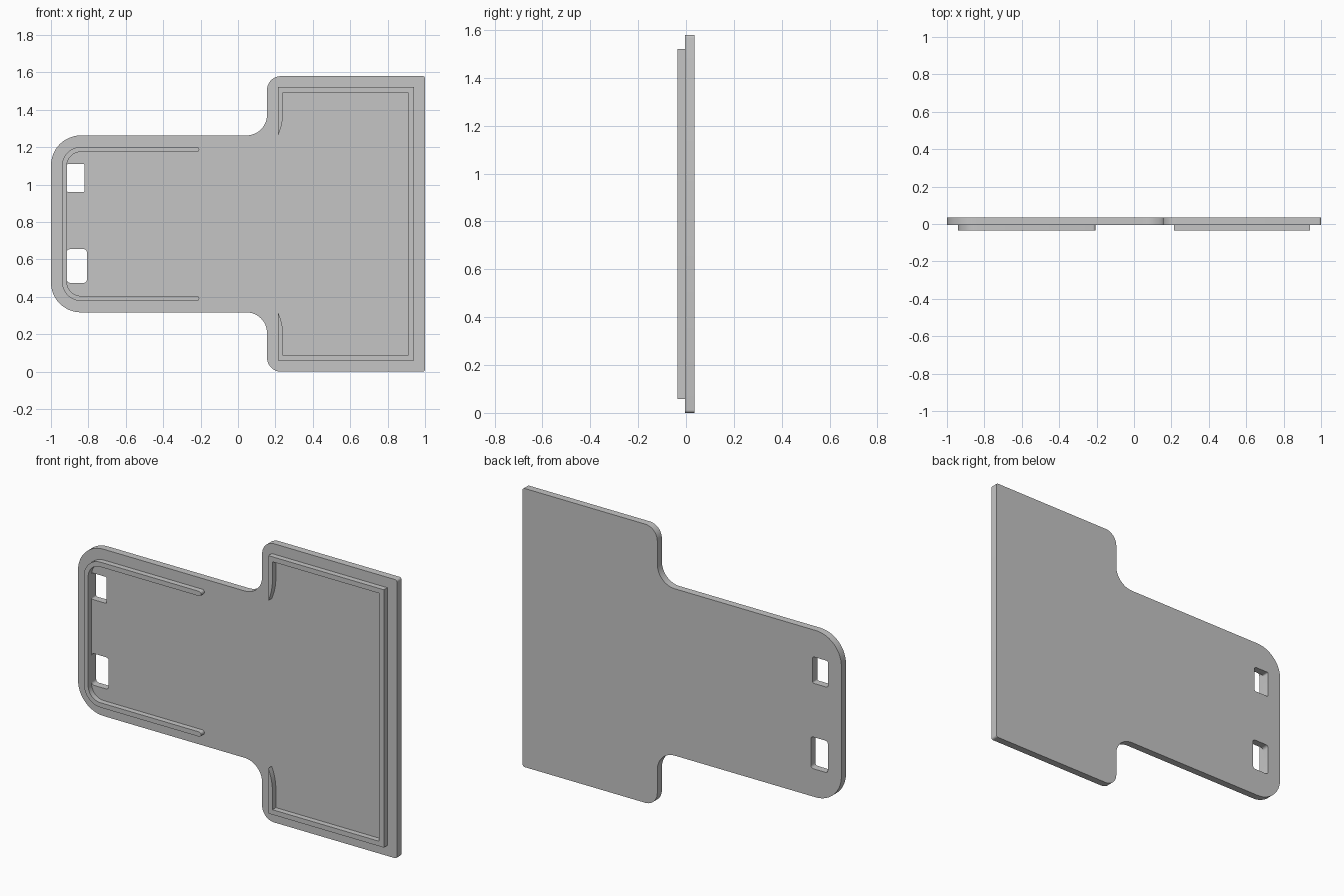
import bpy, bmesh, math
from mathutils import Vector

cube = bpy.data.objects.get("Cube")
if cube:
    bpy.data.objects.remove(cube, do_unlink=True)

MID = 0.79                                  # mirror height
FRONT, FACE, BACK = -0.036, -0.005, 0.036   # depth layers

grey = bpy.data.materials.new("plain grey")
grey.use_nodes = True
colour = (0.56, 0.56, 0.56, 1)
grey.diffuse_color = colour
grey.node_tree.nodes["Principled BSDF"].inputs["Base Color"].default_value = colour


def rounded(corners, steps=12):
    """Closed outline from (x, z, radius) corners, with arcs at the corners."""
    out = []
    for i, (x, z, r) in enumerate(corners):
        p = Vector((x, z))
        if r == 0:
            out.append(p)
            continue
        u = (Vector(corners[i - 1][:2]) - p).normalized()
        v = (Vector(corners[(i + 1) % len(corners)][:2]) - p).normalized()
        half = u.angle(v) / 2
        centre = p + (u + v).normalized() * r / math.sin(half)
        a = (p + u * r / math.tan(half) - centre).normalized()
        b = (p + v * r / math.tan(half) - centre).normalized()
        n = steps if r > 0.03 else 5
        out += [centre + a.slerp(b, k / n) * r for k in range(n + 1)]
    return out


def mirrored(half):
    """Complete an outline with its reflection about the mirror height."""
    return ([(x, MID + h, r) for x, h, r in half]
            + [(x, MID - h, r) for x, h, r in reversed(half)])


def slab(name, outlines, y0, y1):
    """Extrude filled outlines (inner ones become holes) from y0 to y1."""
    curve = bpy.data.curves.new(name + "_profile", 'CURVE')
    curve.dimensions = '2D'
    curve.fill_mode = 'BOTH'
    curve.extrude = (y1 - y0) / 2
    for corners in outlines:
        pts = rounded(corners)
        spline = curve.splines.new('POLY')
        spline.points.add(len(pts) - 1)
        for point, p in zip(spline.points, pts):
            point.co = (p.x, p.y, 0, 1)
        spline.use_cyclic_u = True
    temp = bpy.data.objects.new(name + "_profile", curve)
    bpy.context.collection.objects.link(temp)
    graph = bpy.context.evaluated_depsgraph_get()
    mesh = bpy.data.meshes.new_from_object(temp.evaluated_get(graph))
    bpy.data.objects.remove(temp, do_unlink=True)

    # Weld the caps to the walls and stand the slab upright
    bm = bmesh.new()
    bm.from_mesh(mesh)
    bmesh.ops.remove_doubles(bm, verts=bm.verts, dist=1e-5)
    for v in bm.verts:
        x, z, d = v.co
        v.co = (x, (y0 + y1) / 2 - d, z)
    bmesh.ops.recalc_face_normals(bm, faces=bm.faces)
    bm.to_mesh(mesh)
    bm.free()
    mesh.materials.clear()
    mesh.materials.append(grey)
    obj = bpy.data.objects.new(name, mesh)
    bpy.context.collection.objects.link(obj)
    bpy.ops.object.select_all(action='DESELECT')
    obj.select_set(True)
    bpy.context.view_layer.objects.active = obj
    bpy.ops.object.shade_smooth_by_angle(angle=math.radians(30))


def window(x0, x1, z0, z1, r):
    return [(x0, z0, r), (x1, z0, r), (x1, z1, r), (x0, z1, r)]


# Base plate: narrow body, wide head, two slots
plate = mirrored([(-1, 0.473, 0.16), (0.155, 0.473, 0.11),
                  (0.155, 0.79, 0.075), (1, 0.79, 0.012)])
slab("base_plate", [plate,
                    window(-0.915, -0.82, 0.96, 1.11, 0.008),
                    window(-0.915, -0.808, 0.475, 0.655, 0.016)], FACE, BACK)

# C-shaped rib with rounded ends on the body
body_rib = mirrored([(-0.915, 0.385, 0.075), (-0.207, 0.385, 0.0134),
                     (-0.207, 0.412, 0.0134), (-0.942, 0.412, 0.105)])
slab("body_rib", [body_rib], FRONT, FACE)

# Square rib on the head, tapering to points beside the neck
head_rib = mirrored([(0.91, 0.703, 0), (0.241, 0.703, 0), (0.241, 0.54, 0.3),
                     (0.215, 0.475, 0), (0.215, 0.731, 0), (0.94, 0.731, 0)])
slab("head_rib", [head_rib], FRONT, FACE)
